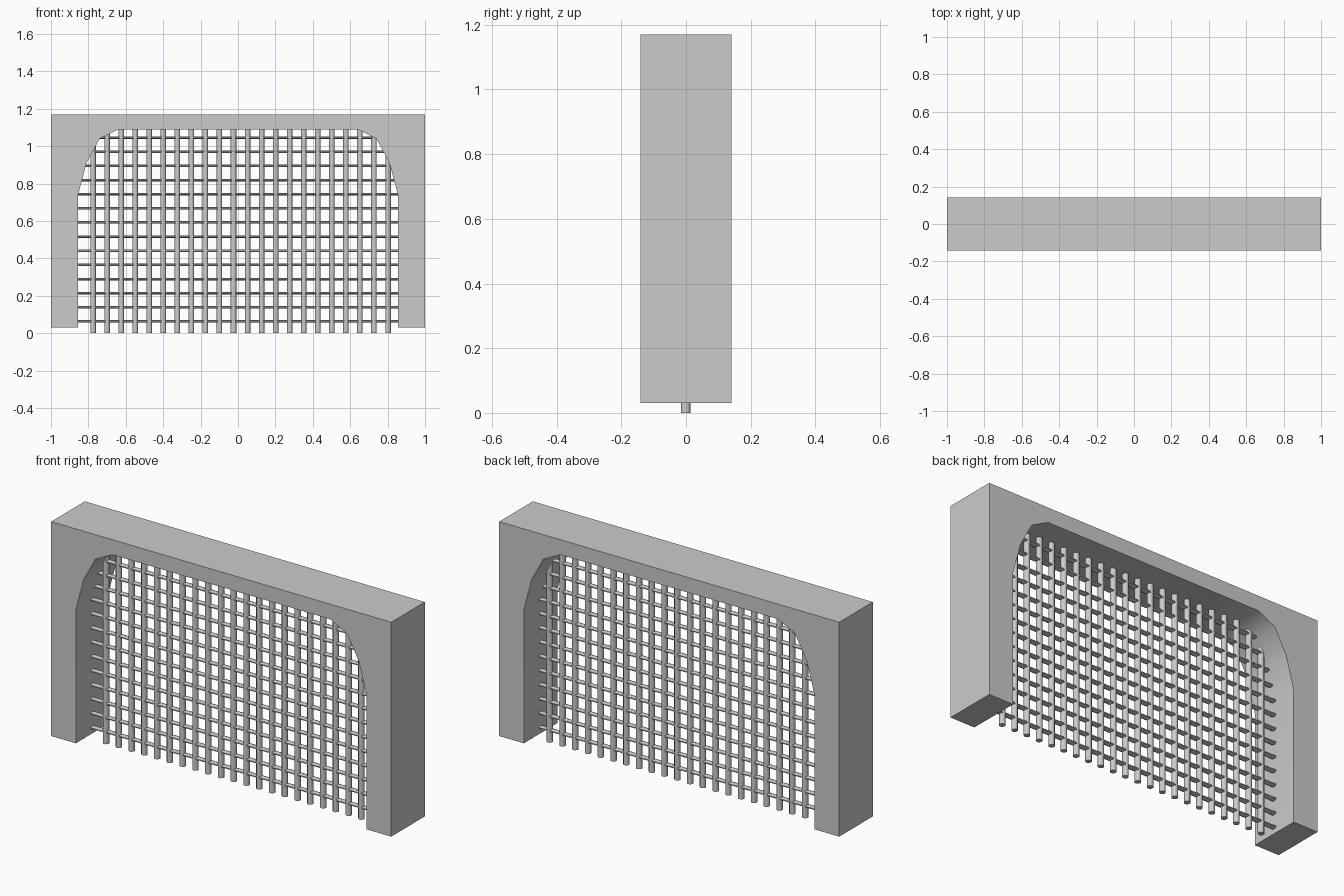
import bpy, bmesh
from mathutils import Matrix

if "Cube" in bpy.data.objects:
    bpy.data.objects.remove(bpy.data.objects["Cube"])


def make_object(name, bm):
    bmesh.ops.recalc_face_normals(bm, faces=bm.faces)
    mesh = bpy.data.meshes.new(name)
    bm.to_mesh(mesh)
    bm.free()
    obj = bpy.data.objects.new(name, mesh)
    bpy.context.collection.objects.link(obj)
    bpy.ops.object.select_all(action='DESELECT')
    obj.select_set(True)
    bpy.context.view_layer.objects.active = obj
    bpy.ops.object.shade_smooth_by_angle(angle=0.9)
    return obj


# Arched stone surround: half outline mirrored and extruded through its depth
arch = [(0.855, 0.03), (0.855, 0.74), (0.81, 0.91), (0.74, 1.04), (0.64, 1.09)]
outline = [(-1, 0.03), (-1, 1.17), (1, 1.17), (1, 0.03)]
outline += arch + [(-x, z) for x, z in reversed(arch)]
bm = bmesh.new()
face = bm.faces.new([bm.verts.new((x, -0.141, z)) for x, z in outline])
ext = bmesh.ops.extrude_face_region(bm, geom=[face], use_keep_orig=True)
moved = [g for g in ext["geom"] if isinstance(g, bmesh.types.BMVert)]
bmesh.ops.translate(bm, verts=moved, vec=(0, 0.282, 0))
make_object("gate_surround", bm)


def add_bar(bm, length, matrix):
    bmesh.ops.create_cone(bm, cap_ends=True, segments=8, radius1=0.016,
                          radius2=0.016, depth=length,
                          matrix=matrix @ Matrix.Rotation(0.3927, 4, 'Z'))


# Upright round bars of the gate
bm = bmesh.new()
for i in range(22):
    add_bar(bm, 1.1, Matrix.Translation((-0.775 + i * 0.0751, -0.001, 0.55)))
make_object("upright_bars", bm)

# Flattened cross bars running between the legs
bm = bmesh.new()
flat = Matrix.Diagonal((1, 1, 0.45, 1)) @ Matrix.Rotation(1.5708, 4, 'Y')
for i in range(14):
    add_bar(bm, 1.73, Matrix.Translation((0, -0.001, 0.063 + i * 0.0756)) @ flat)
make_object("cross_bars", bm)
